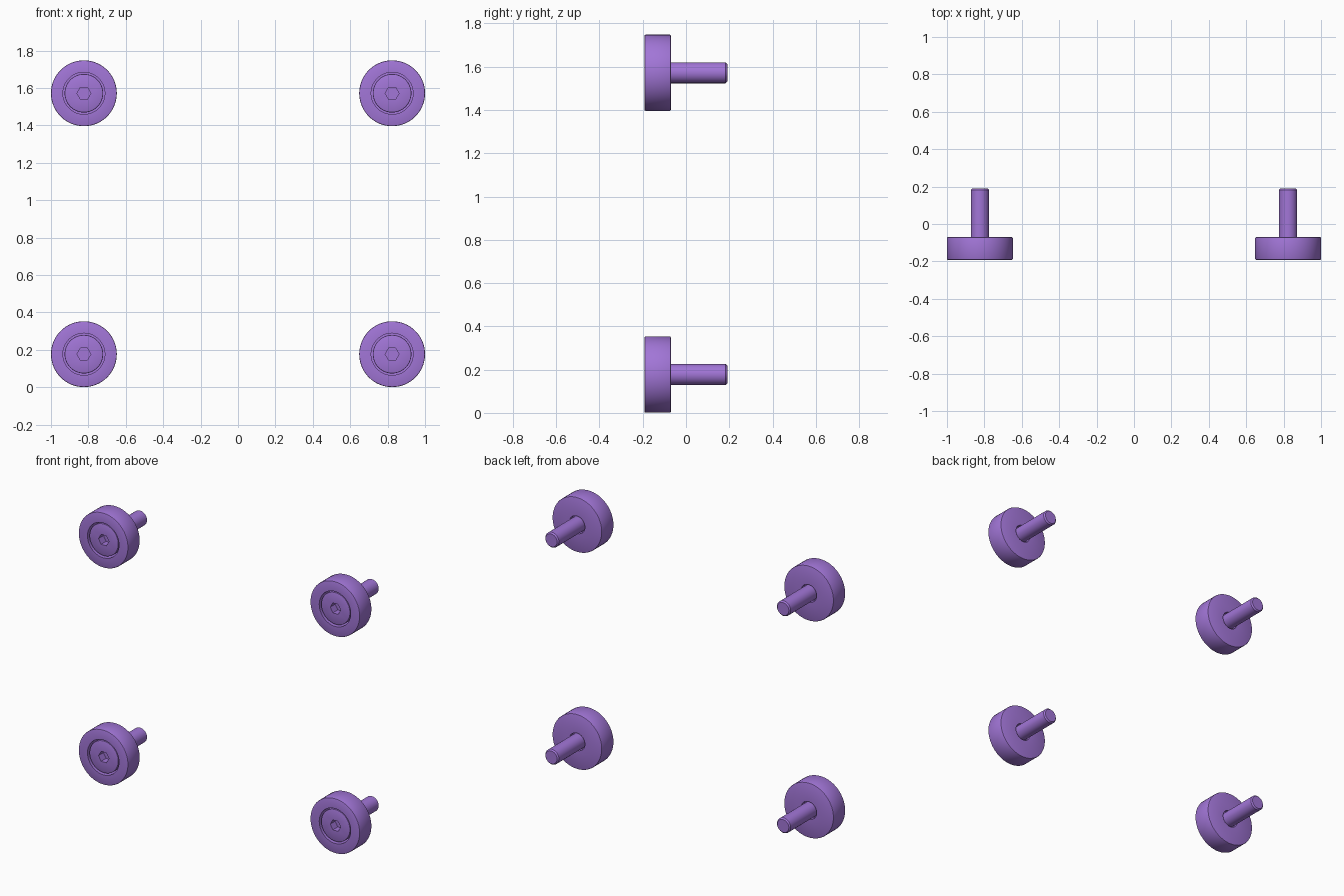
import bpy, bmesh
from math import sin, cos, tau

if "Cube" in bpy.data.objects:
    bpy.data.objects.remove(bpy.data.objects["Cube"])

mat = bpy.data.materials.new("purple")
mat.diffuse_color = (0.36, 0.18, 0.68, 1)
mat.use_nodes = True
mat.node_tree.nodes["Principled BSDF"].inputs["Base Color"].default_value = mat.diffuse_color
SEG = 64


def ring(bm, r, y, n=SEG):
    return [bm.verts.new((r * cos(tau * i / n), y, r * sin(tau * i / n))) for i in range(n)]


def bridge(bm, a, b):
    n = len(a)
    for i in range(n):
        j = (i + 1) % n
        bm.faces.new((a[i], a[j], b[j], b[i]))


def lathe(bm, profile, closed=False):
    rings = [ring(bm, r, y) for r, y in profile]
    for a, b in zip(rings, rings[1:]):
        bridge(bm, a, b)
    if closed:
        bridge(bm, rings[-1], rings[0])
    return rings


def finish(bm, name, x, z):
    bmesh.ops.recalc_face_normals(bm, faces=bm.faces)
    me = bpy.data.meshes.new(name)
    bm.to_mesh(me)
    bm.free()
    me.materials.append(mat)
    ob = bpy.data.objects.new(name, me)
    ob.location = (x, 0, z)
    bpy.context.collection.objects.link(ob)
    bpy.ops.object.select_all(action='DESELECT')
    ob.select_set(True)
    bpy.context.view_layer.objects.active = ob
    bpy.ops.object.shade_smooth_by_angle(angle=0.5)


def bumper(x, z):
    # Counterbored disc with rounded rims and a clearance hole
    bm = bmesh.new()
    lathe(bm, [(0.112, -0.192), (0.171, -0.192), (0.1745, -0.1905), (0.176, -0.187),
               (0.176, -0.075), (0.1745, -0.0715), (0.171, -0.07), (0.056, -0.07),
               (0.056, -0.1), (0.112, -0.1)], closed=True)
    finish(bm, "bumper_disc", x, z)

    # Socket head screw
    bm = bmesh.new()
    rings = lathe(bm, [(0.097, -0.187), (0.1015, -0.185), (0.103, -0.181), (0.103, -0.1),
                       (0.0485, -0.1), (0.0485, 0.183), (0.041, 0.191)])
    bm.faces.new(rings[-1])
    # Hexagonal socket sunk into the head
    mouth, floor = ring(bm, 0.037, -0.187, 6), ring(bm, 0.037, -0.137, 6)
    bridge(bm, mouth, floor)
    bm.faces.new(floor)
    edges = [bm.edges.get((r[i], r[(i + 1) % len(r)]))
             for r in (rings[0], mouth) for i in range(len(r))]
    bmesh.ops.triangle_fill(bm, edges=edges, use_beauty=True)
    finish(bm, "screw", x, z)


for x in (-0.824, 0.824):
    for z in (0.177, 1.572):
        bumper(x, z)
